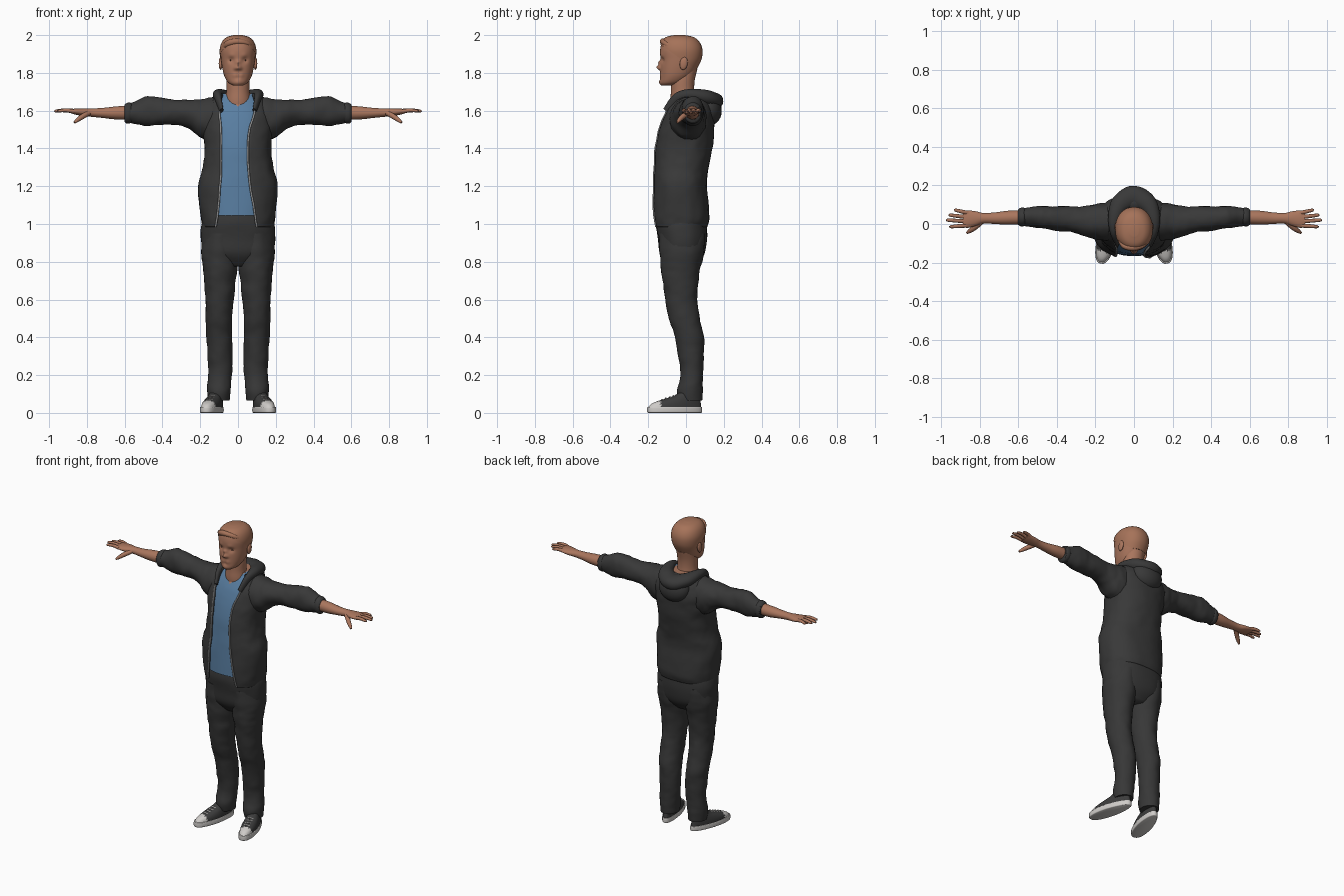
import bpy, bmesh, math
from mathutils import Vector, Matrix, noise

if "Cube" in bpy.data.objects:
    bpy.data.objects.remove(bpy.data.objects["Cube"])

X, Y, Z = Vector((1, 0, 0)), Vector((0, 1, 0)), Vector((0, 0, 1))


def material(name, r, g, b):
    m = bpy.data.materials.new(name)
    m.use_nodes = True
    m.diffuse_color = (r, g, b, 1)
    node = next(n for n in m.node_tree.nodes if n.type == 'BSDF_PRINCIPLED')
    node.inputs["Base Color"].default_value = (r, g, b, 1)
    node.inputs["Roughness"].default_value = 0.8
    return m


skin = material("skin", .40, .18, .11)
hair_brown = material("hair brown", .38, .17, .10)
eye_brown = material("eye brown", .12, .06, .04)
charcoal = material("charcoal jacket", .04, .04, .04)
trouser_grey = material("trouser grey", .038, .038, .038)
blue = material("shirt blue", .10, .21, .36)
canvas = material("shoe canvas", .045, .045, .045)
rubber = material("white rubber", .62, .60, .58)
metal = material("zip grey", .45, .45, .45)


def finish(name, bm, mats, rule=None, mirror=False):
    """Turn a bmesh into a smooth object, coloured by an optional face rule."""
    for f in bm.faces:
        f.material_index = int(rule(f.calc_center_median())) if rule else 0
    me = bpy.data.meshes.new(name)
    bm.to_mesh(me)
    bm.free()
    ob = bpy.data.objects.new(name, me)
    bpy.context.collection.objects.link(ob)
    for m in mats:
        me.materials.append(m)
    bpy.ops.object.select_all(action='DESELECT')
    ob.select_set(True)
    bpy.context.view_layer.objects.active = ob
    bpy.ops.object.shade_smooth_by_angle(angle=math.radians(50))
    if mirror:
        ob.modifiers.new("Mirror", 'MIRROR').use_mirror_merge = False
    return ob


def spline(rows, n):
    """Catmull-Rom interpolation of rows of numbers."""
    out = []
    for i in range(len(rows) - 1):
        a, b, c, d = (rows[min(max(i + k, 0), len(rows) - 1)] for k in (-1, 0, 1, 2))
        for s in range(n):
            t = s / n
            out.append([q + t / 2 * (r - p + t * (2*p - 5*q + 4*r - s4 + t * (3*(q - r) + s4 - p)))
                        for p, q, r, s4 in zip(a, b, c, d)])
    return out + [list(rows[-1])]


def loft(rows, axis=None, up=Y, sides=28, n=4, power=2, fold=0):
    """Rings from (x, y, z, side radius, up radius[, opening left, right])."""
    bm, rings, rows = bmesh.new(), [], spline(rows, n)
    is_open = len(rows[0]) > 5
    for i, r in enumerate(rows):
        c = Vector(r[:3])
        t = axis or (Vector(rows[min(i + 1, len(rows) - 1)][:3])
                     - Vector(rows[max(i - 1, 0)][:3])).normalized()
        u = (up - t * up.dot(t)).normalized()
        s = u.cross(t)
        start, span = 0, 2 * math.pi
        if is_open:
            left, right = (math.acos(math.copysign(abs(e / r[3]) ** (power / 2), e)) for e in r[5:])
            start, span = -left, 2 * math.pi - right + left
        ring = []
        for k in range(sides):
            a = start + span * k / (sides - is_open)
            ca, sa = (math.copysign(abs(v) ** (2 / power), v) for v in (math.cos(a), math.sin(a)))
            d = s * ca * r[3] + u * sa * r[4]
            if fold:
                p = c + d
                d *= 1 + fold * noise.noise(p * 13) + fold * .6 * noise.noise(p * 30)
            ring.append(bm.verts.new(c + d))
        rings.append(ring)
    for lo, hi in zip(rings, rings[1:]):
        for k in range(sides - is_open):
            j = (k + 1) % sides
            bm.faces.new((lo[k], lo[j], hi[j], hi[k]))
    if not is_open:
        bm.faces.new(rings[0])
        bm.faces.new(rings[-1])
        bmesh.ops.recalc_face_normals(bm, faces=bm.faces)
    return bm, rings


def tube(name, rows, mat, mirror=False, **kw):
    return finish(name, loft(rows, **kw)[0], [mat], mirror=mirror)


def ellipsoid(name, centre, radii, mat, mirror=False, tilt=0):
    bm = bmesh.new()
    m = Matrix.Translation(centre) @ Matrix.Rotation(tilt, 4, 'X') @ Matrix.Diagonal((*radii, 1))
    bmesh.ops.create_uvsphere(bm, u_segments=24, v_segments=16, radius=1, matrix=m)
    return finish(name, bm, [mat], mirror=mirror)


# Jacket body, open down the front, with a zip along each edge
torso = [(0, -.03, .985, .188, .145, .10, -.12), (0, -.028, 1.045, .198, .152, .09, -.11),
         (0, -.033, 1.2, .21, .143, .065, -.095), (0, -.025, 1.3, .187, .146, .055, -.09),
         (0, -.013, 1.4, .177, .152, .052, -.09), (0, .002, 1.5, .188, .147, .06, -.09),
         (0, .015, 1.58, .188, .135, .085, -.098), (0, .02, 1.64, .16, .11, .09, -.095),
         (0, .02, 1.69, .115, .078, .08, -.085)]
bm, rings = loft(torso, axis=Z, sides=56, n=6, power=2.3, fold=.025)
edges = [[r[k].co.copy() for r in rings if r[k].co.z < 1.63] for k in (0, -1)]
jacket = finish("jacket_body", bm, [charcoal])
wall = jacket.modifiers.new("Thickness", 'SOLIDIFY')
wall.thickness, wall.offset = .012, -1
for side, path in zip(("left", "right"), edges):
    tube(side + "_zip", [(*p, .005, .005) for p in path], metal, sides=8, n=1)

# Shirt with a V neck cut into it
inner = [(x, y, z, rx - .02, ry - .014) for x, y, z, rx, ry, *_ in torso[1:]]
bm, _ = loft(inner, axis=Z, sides=48, n=6, power=2.3, fold=.008)
for side in (-1, 1):
    bmesh.ops.bisect_plane(bm, geom=bm.verts[:] + bm.edges[:] + bm.faces[:],
                           plane_co=(0, 0, 1.62), plane_no=(side, 0, -1))
finish("shirt", bm, [blue, skin], rule=lambda c: c.z > 1.62 + abs(c.x))

# Hood lying on the shoulders and back
half = [(.088, -.105, 1.60, .010, .018), (.104, -.05, 1.665, .018, .026),
        (.103, .02, 1.685, .032, .030), (.072, .10, 1.67, .050, .040)]
path = half + [(0, .135, 1.65, .062, .048)] + [(-r[0], *r[1:]) for r in half[::-1]]
tube("hood_rim", path, charcoal, up=Z, n=6, fold=.05)
ellipsoid("hood_pouch", (0, .118, 1.61), (.105, .07, .088), charcoal, tilt=.25)

# Sleeves with pushed-up cuffs
sleeve = [(.08, .02, 1.57, .09, .10), (.15, .012, 1.555, .098, .115), (.20, .012, 1.557, .092, .103),
          (.25, .016, 1.578, .080, .078), (.32, .025, 1.59, .068, .065), (.42, .03, 1.595, .062, .076),
          (.48, .036, 1.597, .058, .076), (.54, .038, 1.59, .050, .060), (.595, .036, 1.586, .044, .050)]
tube("sleeves", sleeve, charcoal, True, axis=X, up=Z, n=6, fold=.08)
tube("cuffs", [(.565, .037, 1.588, .045, .052), (.575, .037, 1.588, .049, .056),
               (.59, .036, 1.586, .047, .054), (.60, .036, 1.586, .040, .046)],
     charcoal, True, axis=X, up=Z)

# Forearms, palms, fingers and thumbs
arm = [(.56, .035, 1.59, .036, .038), (.65, .033, 1.588, .036, .034), (.72, .03, 1.588, .030, .026),
       (.78, .03, 1.59, .027, .022), (.82, .028, 1.592, .038, .020), (.86, .025, 1.595, .045, .016),
       (.885, .024, 1.597, .040, .011)]
tube("arms", arm, skin, True, axis=X, up=Z)
for name, base, tip in (("little", (.86, .057), (.925, .072)), ("ring", (.87, .036), (.953, .046)),
                        ("middle", (.87, .014), (.966, .020)), ("index", (.87, -.008), (.95, -.014))):
    mid = [(a + b) / 2 for a, b in zip(base, tip)]
    end = (tip[0] + .003, tip[1])
    tube(name + "_fingers", [(*base, 1.596, .011, .011), (*mid, 1.602, .010, .010),
                             (*tip, 1.598, .008, .007), (*end, 1.597, .003, .003)],
         skin, True, up=Z, sides=12)
tube("thumbs", [(.79, .012, 1.588, .014, .014), (.825, -.018, 1.568, .014, .014),
                (.85, -.036, 1.55, .011, .011), (.866, -.046, 1.537, .006, .006)],
     skin, True, up=Z, sides=12)

# Trousers
leg = [(.10, .022, .065, .056, .062), (.102, .02, .12, .063, .068), (.094, .03, .2, .061, .060),
       (.096, .027, .3, .066, .067), (.10, .018, .4, .068, .077), (.10, -.01, .5, .070, .082),
       (.097, -.025, .6, .075, .085), (.096, -.03, .7, .084, .095), (.095, -.027, .78, .093, .106),
       (.095, -.022, .86, .098, .118), (.09, -.02, .95, .095, .12)]
tube("trouser_legs", leg, trouser_grey, True, axis=Z, n=6, fold=.06)
tube("trouser_seat", [(0, -.02, .775, .08, .07), (0, -.02, .84, .175, .118), (0, -.018, .92, .197, .130),
                      (0, -.025, 1.0, .193, .136), (0, -.025, 1.06, .17, .13)],
     trouser_grey, axis=Z, sides=40, power=2.3, fold=.02)

# Shoes, modelled straight and then turned outwards
place = Matrix.Translation((.135, -.06, 0)) @ Matrix.Rotation(math.radians(15), 4, 'Z')


def shoe_part(name, rows, mats, rule=None, **kw):
    bm, _ = loft(rows, **kw)
    for f in bm.verts:
        f.co.x *= 1 - max(f.co.y, 0) * 1.6
    ob = finish(name, bm, mats, rule, True)
    ob.data.transform(place)


shoe_part("shoe_soles", [(0, 0, 0, .045, .145), (0, 0, .005, .050, .150), (0, 0, .028, .050, .150),
                         (0, 0, .032, .046, .146)], [rubber], axis=Z, power=2.4)
shoe_part("shoe_uppers", [(0, 0, .028, .047, .146), (0, .01, .05, .046, .133), (0, .035, .07, .042, .105),
                          (0, .065, .09, .037, .070), (0, .09, .12, .034, .045)], [canvas, rubber],
          rule=lambda c: c.y < -.085, axis=Z, sides=40, power=2.2)
for i in range(4):
    y, z = -.07 + .021 * i, .069 + .0065 * i
    shoe_part("shoe_lace_%d" % (i + 1), [(-.026, y + .014, z - .006, .004, .003), (0, y, z + .003, .004, .003),
                                         (.026, y + .014, z - .006, .004, .003)], [rubber], up=Z, sides=8)

# Neck and head
tube("neck", [(0, 0, 1.56, .07, .07), (0, -.014, 1.64, .070, .068), (0, -.018, 1.70, .062, .062),
              (0, -.016, 1.76, .062, .062), (0, 0, 1.82, .06, .06)], skin, axis=Z)
skull = [(0, -.10, 1.732, .025, .028), (0, -.075, 1.748, .052, .062), (0, -.054, 1.78, .071, .082),
         (0, -.04, 1.82, .082, .096), (0, -.028, 1.87, .090, .107), (0, -.027, 1.92, .093, .110),
         (0, -.03, 1.96, .081, .097), (0, -.033, 1.985, .056, .070), (0, -.035, 1.996, .02, .025)]
bm, _ = loft(skull, axis=Z, sides=72, n=9, power=2.15)
# Facial forms: place, size and forward push, repeated on both sides
forms = [(0, 1.83, .013, .021), (0, 1.855, .011, .012), (.013, 1.823, .009, .008), (.036, 1.868, .016, -.011),
         (.034, 1.892, .015, .004), (.018, 1.787, .013, .004), (0, 1.773, .009, -.003), (0, 1.75, .018, .005)]
for v in bm.verts:
    if v.co.y < -.05:
        co = v.co.copy()
        for x, z, size, push in forms:
            d = math.hypot(abs(co.x) - x, co.z - z) / size
            v.co.y -= push * math.exp(-d * d)
finish("head", bm, [skin])
ellipsoid("ears", (.092, -.012, 1.85), (.010, .021, .034), skin, True, tilt=-.15)
ellipsoid("eyes", (.036, -.113, 1.867), (.011, .006, .004), eye_brown, True)

# Short hair cap, trimmed along a sloping hairline, with a swept fringe
cap = [(x, y, z + .004, rx + .004, ry + .004) for x, y, z, rx, ry in skull[3:]]
bm, _ = loft(cap, axis=Z, sides=56, n=6, power=2.15)
bmesh.ops.bisect_plane(bm, geom=bm.verts[:] + bm.edges[:] + bm.faces[:], plane_co=(0, -.13, 1.945),
                       plane_no=(0, -.69, -1), clear_outer=True)
finish("hair", bm, [hair_brown])
tube("fringe", [(-.076, -.085, 1.935, .008, .014), (-.05, -.115, 1.958, .014, .017),
                (.0, -.122, 1.966, .017, .016), (.05, -.108, 1.955, .013, .014),
                (.077, -.08, 1.935, .006, .010)], hair_brown, up=Z, sides=16)
